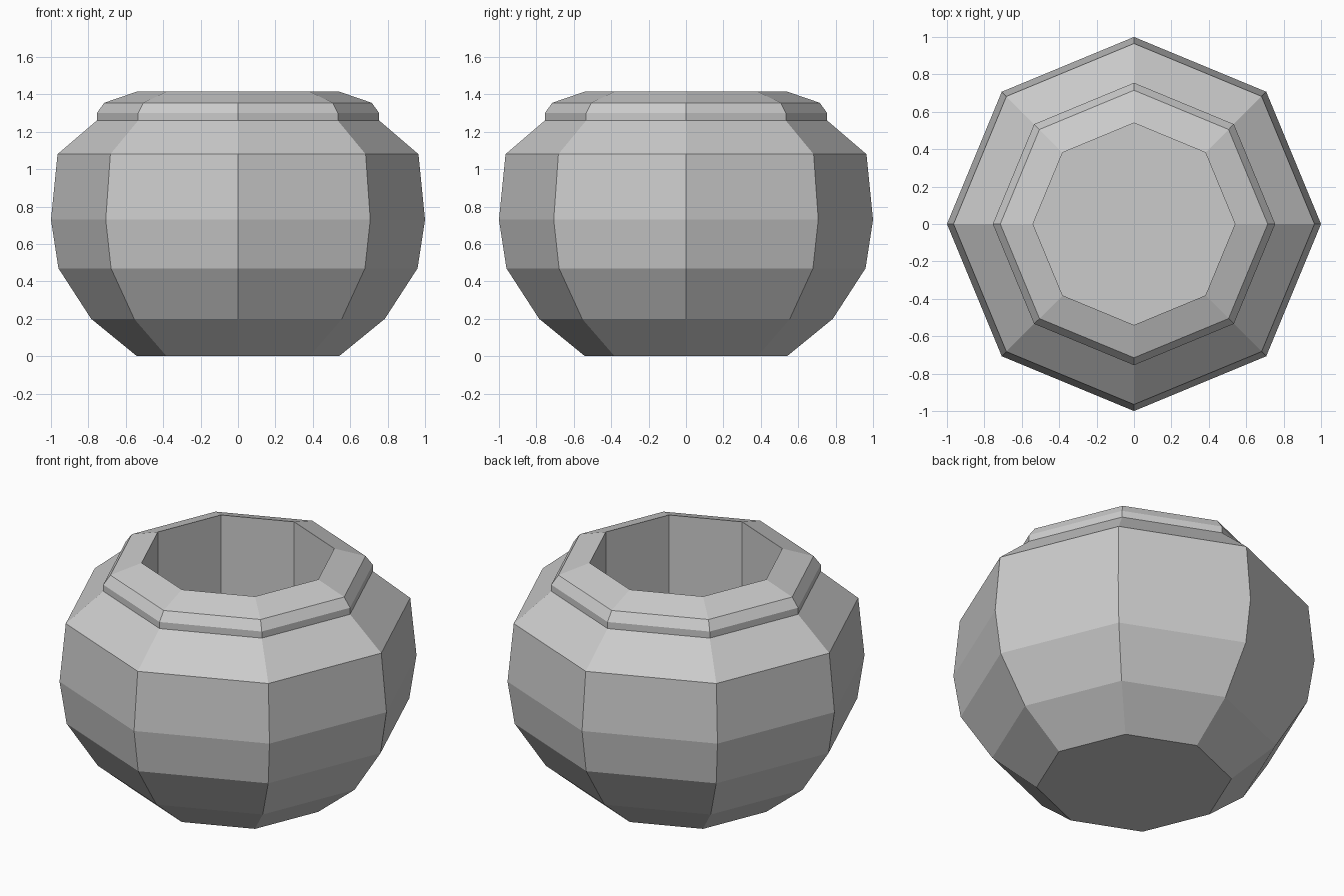
import bpy
import bmesh
from math import cos, sin, pi

SIDES = 8

cube = bpy.data.objects.get("Cube")
if cube:
    bpy.data.objects.remove(cube, do_unlink=True)

# One plain grey for the whole pot
grey = bpy.data.materials.new("plain grey")
grey.use_nodes = True
colour = (0.6, 0.6, 0.6, 1)
grey.diffuse_color = colour
grey.node_tree.nodes["Principled BSDF"].inputs["Base Color"].default_value = colour

# Profile as (radius, height): outer wall, rolled rim, straight inner wall, floor
profile = [
    (0.54, 0), (0.785, 0.2), (0.96, 0.47), (1, 0.73), (0.965, 1.08),
    (0.755, 1.26), (0.755, 1.3), (0.715, 1.355), (0.54, 1.415),
    (0.54, 0.02),
]


def lathe(name, points, material):
    """Turn a profile into a flat-sided closed solid with corners on the axes."""
    bm = bmesh.new()
    rings = [
        [bm.verts.new((r * cos(2 * pi * i / SIDES), r * sin(2 * pi * i / SIDES), z))
         for i in range(SIDES)]
        for r, z in points
    ]
    for low, high in zip(rings, rings[1:]):
        for i in range(SIDES):
            j = (i + 1) % SIDES
            bm.faces.new((low[i], low[j], high[j], high[i]))
    bm.faces.new(rings[0][::-1])   # underside
    bm.faces.new(rings[-1])        # inner floor
    mesh = bpy.data.meshes.new(name)
    bm.to_mesh(mesh)
    bm.free()
    mesh.materials.append(material)
    obj = bpy.data.objects.new(name, mesh)
    bpy.context.collection.objects.link(obj)
    return obj


lathe("pot", profile, grey)
